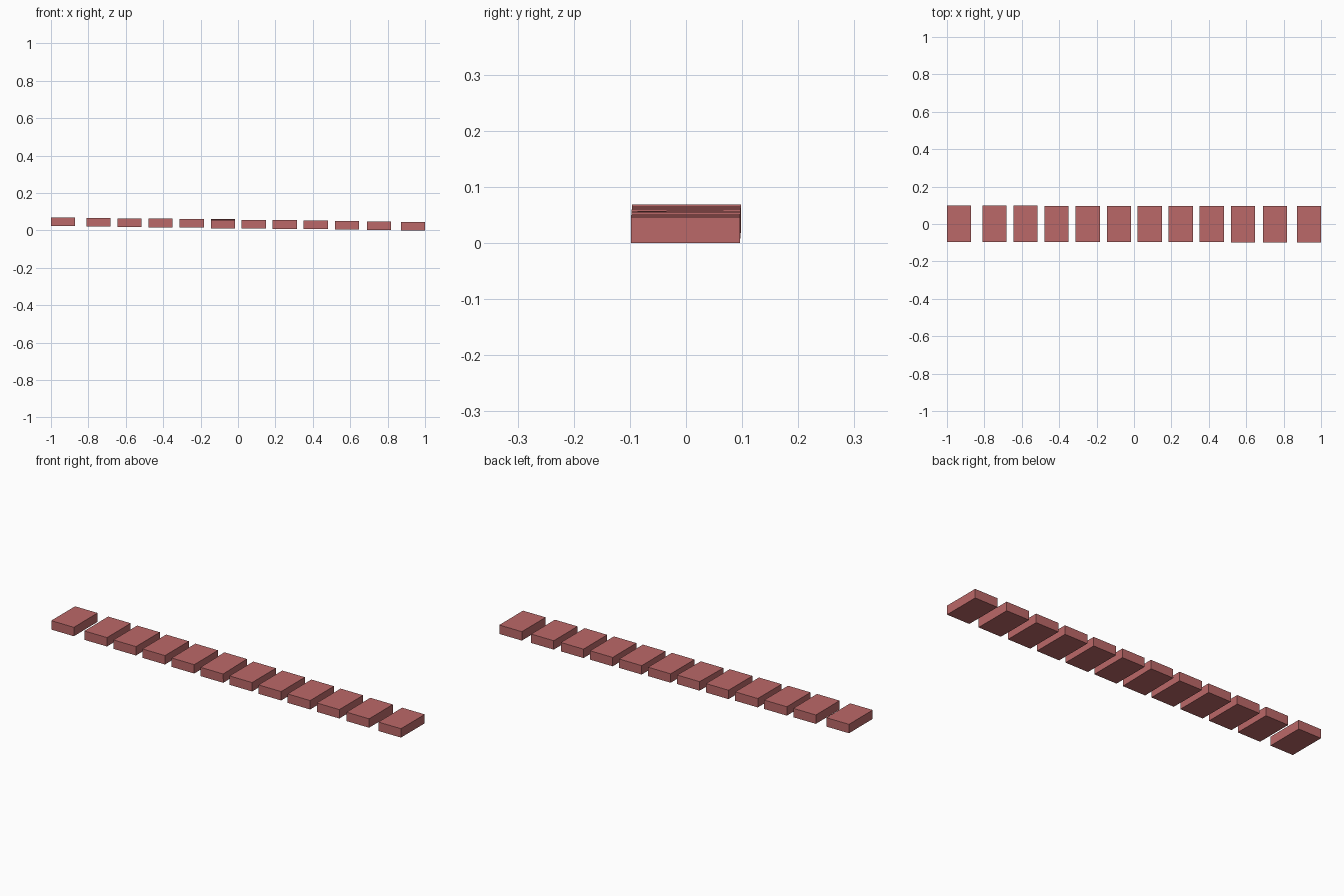
import bpy, math

if "Cube" in bpy.data.objects:
    bpy.data.objects.remove(bpy.data.objects["Cube"])

W, D, H = 0.129, 0.194, 0.046   # size of one slab
centres = [-0.9355, -0.746, -0.580, -0.414, -0.247, -0.081,
           0.084, 0.250, 0.416, 0.583, 0.753, 0.9355]

mat = bpy.data.materials.new("brick_red")
mat.diffuse_color = (0.50, 0.14, 0.14, 1)
mat.use_nodes = True
mat.node_tree.nodes["Principled BSDF"].inputs["Base Color"].default_value = mat.diffuse_color


def slab(name, x, y, z, tilt=0.0):
    """Flat rectangular slab whose underside sits at z."""
    bpy.ops.mesh.primitive_cube_add(size=1, location=(x, y, z + H / 2))
    ob = bpy.context.object
    ob.name = name
    ob.scale = (W, D, H)
    ob.rotation_euler.x = tilt
    ob.data.materials.append(mat)


# Row of slabs, dropping gently and drifting slightly from left to right
for i, x in enumerate(centres):
    t = (centres[-1] - x) / (centres[-1] - centres[0])
    tilt = math.radians(1.0) if i == 5 else 0.0   # one slab sits slightly askew
    slab(f"slab_{i + 1:02d}", x, -0.001 + 0.002 * t, 0.0225 * t, tilt)
